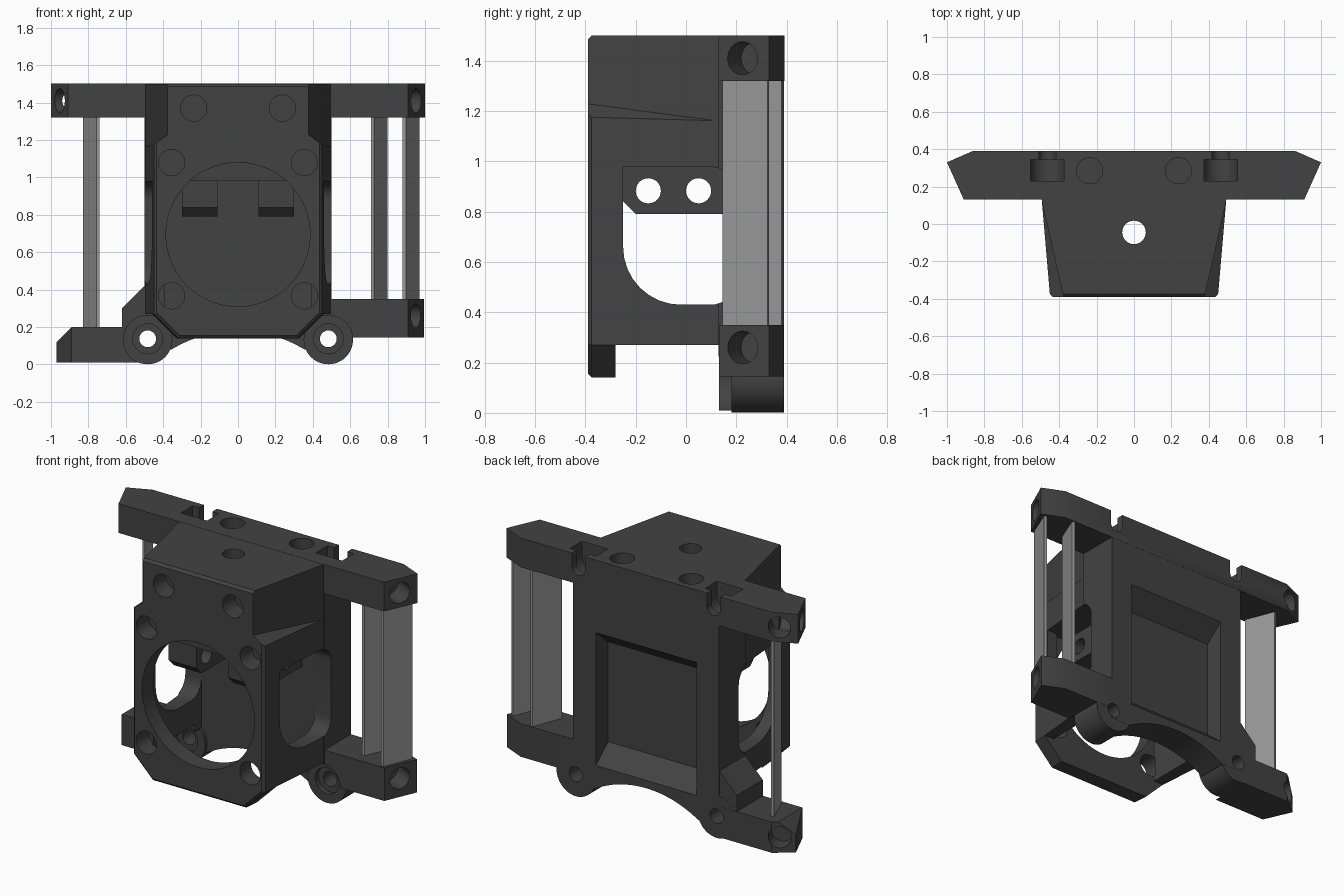
import bpy, bmesh, math
from mathutils import Vector

if "Cube" in bpy.data.objects:
    bpy.data.objects.remove(bpy.data.objects["Cube"])

def material(name, v):
    m = bpy.data.materials.new(name)
    m.diffuse_color = (v, v, v, 1)
    m.use_nodes = True
    m.node_tree.nodes["Principled BSDF"].inputs["Base Color"].default_value = m.diffuse_color
    return m

DARK = material("dark_grey_plastic", 0.055)
LIGHT = material("light_grey_panel", 0.31)

def finish(name, bm, mat=DARK):
    bmesh.ops.recalc_face_normals(bm, faces=bm.faces)
    me = bpy.data.meshes.new(name)
    bm.to_mesh(me)
    bm.free()
    me.materials.append(mat)
    ob = bpy.data.objects.new(name, me)
    bpy.context.collection.objects.link(ob)
    return ob

def prism(name, pts, axis, a, b, mat=DARK):
    """Extrude a 2D outline along an axis from a to b."""
    place = {"x": lambda p, t: (t, p[0], p[1]),
             "y": lambda p, t: (p[0], t, p[1]),
             "z": lambda p, t: (p[0], p[1], t)}[axis]
    bm = bmesh.new()
    lo = [bm.verts.new(place(p, a)) for p in pts]
    hi = [bm.verts.new(place(p, b)) for p in pts]
    bm.faces.new(lo)
    bm.faces.new(hi)
    n = len(pts)
    for i in range(n):
        j = (i + 1) % n
        bm.faces.new((lo[i], lo[j], hi[j], hi[i]))
    return finish(name, bm, mat)

def box(name, x0, x1, y0, y1, z0, z1):
    return prism(name, [(x0, y0), (x1, y0), (x1, y1), (x0, y1)], "z", z0, z1)

def hull(name, pts):
    bm = bmesh.new()
    vs = [bm.verts.new(p) for p in pts]
    r = bmesh.ops.convex_hull(bm, input=vs)
    junk = [g for g in r["geom_interior"] + r["geom_unused"] if isinstance(g, bmesh.types.BMVert)]
    bmesh.ops.delete(bm, geom=list(set(junk)), context="VERTS")
    bmesh.ops.dissolve_limit(bm, angle_limit=0.001, verts=bm.verts, edges=bm.edges)
    return finish(name, bm)

def cyl(name, p, q, r, n=32):
    p, q = Vector(p), Vector(q)
    bm = bmesh.new()
    bmesh.ops.create_cone(bm, cap_ends=True, segments=n, radius1=r, radius2=r, depth=(q - p).length)
    rot = (q - p).to_track_quat("Z", "Y").to_matrix().to_4x4()
    bm.transform(rot)
    bmesh.ops.translate(bm, verts=bm.verts, vec=(p + q) / 2)
    return finish(name, bm)

def combine(ob, other, op):
    """Apply a boolean, then drop the helper."""
    m = ob.modifiers.new("bool", "BOOLEAN")
    m.operation, m.object, m.solver = op, other, "EXACT"
    bpy.context.view_layer.objects.active = ob
    bpy.ops.object.modifier_apply(modifier=m.name)
    bpy.data.objects.remove(other, do_unlink=True)

def cut(ob, other): combine(ob, other, "DIFFERENCE")
def add(ob, other): combine(ob, other, "UNION")

def ring_corner(cy, cz, r, a0, n=8):
    return [(cy + r * math.cos(math.radians(a0 + 90 * i / n)),
             cz + r * math.sin(math.radians(a0 + 90 * i / n))) for i in range(n + 1)]

# Tapered front body with chamfered lower corners and front edges
def section(y, w, d):
    half = [(w - d, 1.5 - d), (w - d, 0.27 + d / 2), (w - 0.13 - d / 2, 0.14 + d)]
    return [(s * x, y, z) for x, z in half for s in (-1, 1)]

housing = hull("housing", section(-0.39, 0.45, 0.015) + section(-0.375, 0.45, 0) + section(0.15, 0.495, 0))
cut(housing, box("c", -0.7, 0.7, -0.28, 0.3, 0, 0.27))
for s in (-1, 1):  # slanted upper corner reliefs
    cut(housing, hull("c", [(s * x, y, z) for x, y, z in (
        (0.375, -0.40, 1.23), (0.47, -0.40, 1.16), (0.495, 0.13, 1.16), (0.60, 0.10, 1.16),
        (0.60, -0.40, 1.16), (0.375, -0.40, 1.6), (0.495, 0.13, 1.6), (0.60, 0.10, 1.6), (0.60, -0.40, 1.6))]))

# Back plate with arched lower edge
plate = box("plate", -0.5, 0.5, 0.13, 0.39, 0.08, 1.499)
cut(plate, cyl("c", (0, 0, -0.5), (0, 0.6, -0.5), 0.68, 128))
add(housing, plate)

# Side arms
add(housing, prism("top_arm", [(-0.91, 0.13), (0.91, 0.13), (1, 0.33), (0.86, 0.391), (-0.86, 0.391), (-1, 0.33)],
                   "z", 1.32, 1.501))
add(housing, prism("right_arm", [(0.45, 0.132), (0.91, 0.132), (0.995, 0.33), (0.86, 0.39), (0.45, 0.39)],
                   "z", 0.145, 0.35))
left = prism("left_arm", [(-0.45, 0.132), (-0.89, 0.132), (-0.97, 0.31), (-0.86, 0.39), (-0.45, 0.39)], "z", 0.01, 0.2)
cut(left, prism("c", [(-1.1, -0.01), (-0.85, 0.24), (-1.1, 0.24)], "y", 0, 0.6))
add(housing, left)
add(housing, prism("gusset", [(-0.62, 0.1), (-0.62, 0.3), (-0.5, 0.42), (-0.45, 0.42), (-0.45, 0.1)], "y", 0.134, 0.388))

# Inner cavity, round front opening and rounded side windows
cut(housing, box("c", -0.39, 0.39, -0.28, 0.2, -0.1, 0.98))
cut(housing, cyl("c", (0, -0.6, 0.695), (0, -0.27, 0.695), 0.385, 64))
window = ([(-0.25, 0.978)] + ring_corner(-0.02, 0.66, 0.23, 180)
          + ring_corner(0.098, 0.53, 0.1, 270) + ring_corner(0.098, 0.878, 0.1, 0))
cut(housing, prism("c", window, "x", -0.6, 0.6))

# Sloped pocket in the back
cut(housing, hull("c", [(x, y, z) for x in (-0.345, 0.345)
                        for y, z in ((0.4, 0.22), (0.4, 1.06), (0.27, 0.33), (0.27, 0.95))]))

# Lower screw bosses
for s in (-1, 1):
    x = s * 0.483
    cut(housing, cyl("c", (x, 0.1, 0.133), (x, 0.185, 0.133), 0.13, 48))
    add(housing, cyl("boss", (x, 0.18, 0.133), (x, 0.389, 0.133), 0.132, 48))
    cut(housing, cyl("c", (x, 0.1, 0.137), (x, 0.5, 0.137), 0.045))
    cut(housing, cyl("c", (x, 0.1, 0.137), (x, 0.21, 0.137), 0.08))

# Hanging rails inside the cavity, with cross holes
for s in (-1, 1):
    a, b = sorted((s * 0.11, s * 0.30))
    add(housing, prism("rail", [(-0.25, 0.84), (-0.2, 0.79), (0.22, 0.79), (0.22, 1.0), (-0.25, 1.0)], "x", a, b))
for y in (-0.15, 0.05):
    cut(housing, cyl("c", (-0.37, y, 0.883), (0.37, y, 0.883), 0.05))

# Front and top magnet holes
for s in (-1, 1):
    for x, z in ((0.237, 1.37), (0.355, 1.08), (0.355, 0.367)):
        cut(housing, cyl("c", (s * x, -0.5, z), (s * x, -0.27, z), 0.07))
    cut(housing, cyl("c", (s * 0.237, 0.285, 1.39), (s * 0.237, 0.285, 1.6), 0.07))
cut(housing, cyl("c", (0, -0.045, 0.9), (0, -0.045, 1.7), 0.063))

# Open screw slots in the top edge
for s in (-1, 1):
    x = s * 0.463
    for r, y0, y1 in ((0.09, 0.23, 0.345), (0.045, 0.34, 0.5)):
        cut(housing, cyl("c", (x, y0, 1.42), (x, y1, 1.42), r))
        cut(housing, box("c", x - r, x + r, y0, y1, 1.42, 1.6))

# Holes in the slanted arm ends
for s, z in ((1, 1.41), (-1, 1.41), (1, 0.26)):
    c, d = Vector((s * 0.952, 0.225, z)), Vector((s * 0.91, -0.41, 0))
    cut(housing, cyl("c", c + d * 0.1, c - d * 0.13, 0.065))
for z in (1.41, 0.105):
    c, d = Vector((-0.90, 0.372, z)), Vector((-0.4, 0.92, 0))
    cut(housing, cyl("c", c + d * 0.1, c - d * 0.1, 0.065))

# Thin slanted panels between the arms
panels = [("left_panel", -1, 0.74, 0.145, 0.2), ("right_outer_panel", 1, 0.88, 0.145, 0.35),
          ("right_inner_panel", 1, 0.71, 0.20, 0.35)]
for name, s, x, y, z in panels:
    outline = [(s * x, y), (s * (x + 0.017), y), (s * (x + 0.09), y + 0.18), (s * (x + 0.073), y + 0.185)]
    prism(name, outline, "z", z - 0.01, 1.33, LIGHT)

# Smooth round surfaces, keep sharp edges
bpy.ops.object.select_all(action="DESELECT")
housing.select_set(True)
bpy.context.view_layer.objects.active = housing
bpy.ops.object.shade_smooth_by_angle(angle=math.radians(25))
